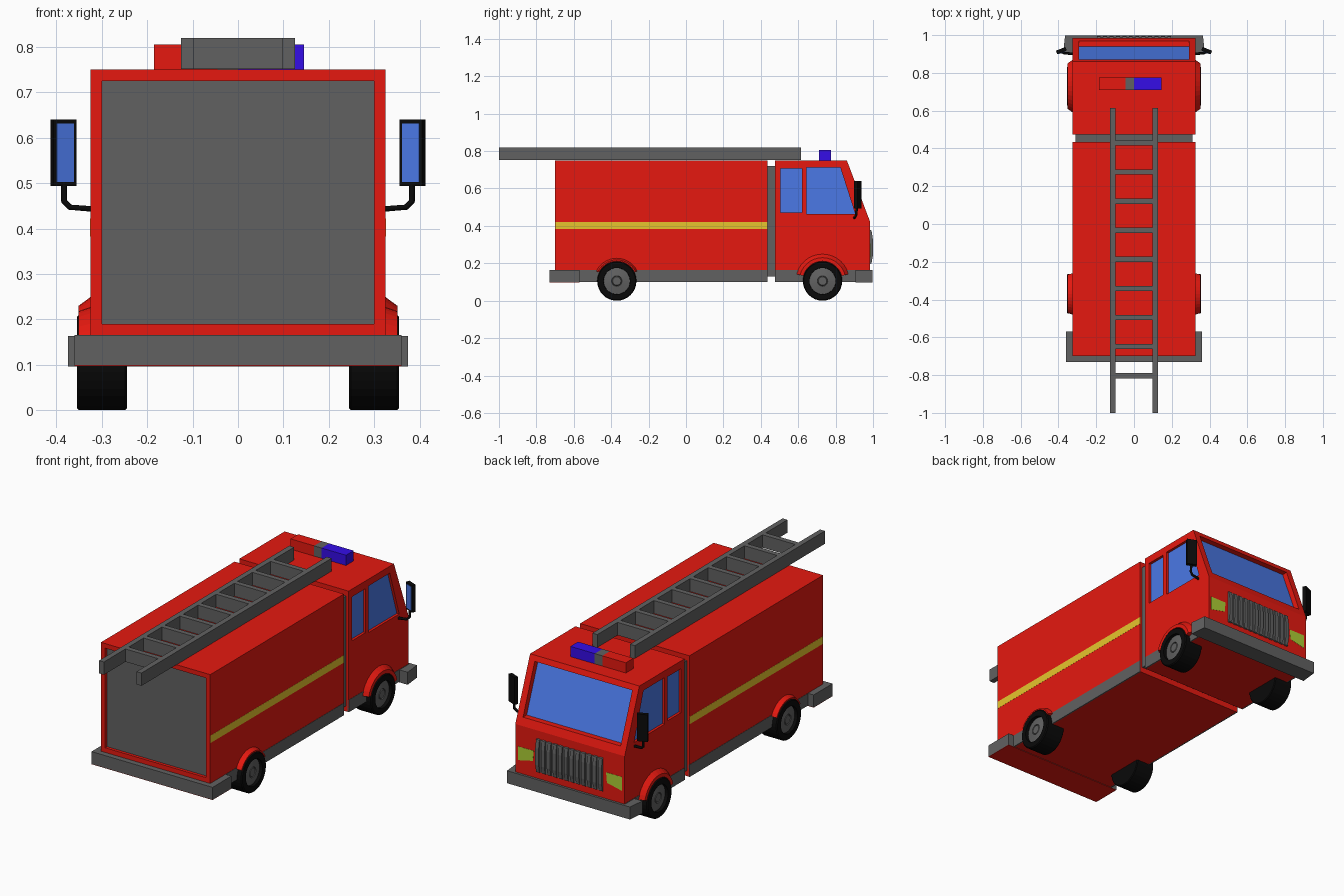
import bpy, bmesh
from math import radians, sin, cos

if "Cube" in bpy.data.objects:
    bpy.data.objects.remove(bpy.data.objects["Cube"])


def material(name, r, g, b):
    m = bpy.data.materials.new(name)
    m.diffuse_color = (r, g, b, 1)
    m.use_nodes = True
    m.node_tree.nodes["Principled BSDF"].inputs["Base Color"].default_value = m.diffuse_color
    return m


RED = material("red", 0.79, 0.0095, 0.005)
GREY = material("grey", 0.12, 0.12, 0.12)
BLACK = material("black", 0.003, 0.003, 0.003)
GLASS = material("glass", 0.069, 0.188, 0.79)
YELLOW = material("yellow", 0.8, 0.56, 0.026)
LAMP = material("lamp", 0.42, 0.62, 0.035)
BLUE = material("blue", 0.035, 0.004, 0.8)


def finish(name, bm, mat):
    bmesh.ops.remove_doubles(bm, verts=bm.verts, dist=1e-5)
    bmesh.ops.recalc_face_normals(bm, faces=bm.faces)
    me = bpy.data.meshes.new(name)
    bm.to_mesh(me)
    bm.free()
    ob = bpy.data.objects.new(name, me)
    bpy.context.collection.objects.link(ob)
    if mat:
        me.materials.append(mat)
    return ob


def extrude(name, base, offset, mat):
    """Solid from a flat outline of 3D points, extruded along offset."""
    bm = bmesh.new()
    low = [bm.verts.new(p) for p in base]
    high = [bm.verts.new([a + b for a, b in zip(p, offset)]) for p in base]
    bm.faces.new(low)
    bm.faces.new(high)
    for i in range(len(base)):
        bm.faces.new((low[i - 1], low[i], high[i], high[i - 1]))
    return finish(name, bm, mat)


def prism(name, x0, x1, yz, mat):
    return extrude(name, [(x0, y, z) for y, z in yz], (x1 - x0, 0, 0), mat)


def box(name, x0, x1, y0, y1, z0, z1, mat):
    return prism(name, x0, x1, [(y0, z0), (y1, z0), (y1, z1), (y0, z1)], mat)


def lathe(name, profile, y, z, mat, a0=0, a1=360, segs=32):
    """Sweep an (x, radius) profile about an axis along x."""
    bm = bmesh.new()
    rings = []
    for i in range(segs + 1):
        a = radians(a0 + (a1 - a0) * i / segs)
        rings.append([bm.verts.new((x, y + r * cos(a), z + r * sin(a))) for x, r in profile])
    n = len(profile)
    closed = a1 - a0 < 360
    for p, q in zip(rings, rings[1:]):
        for j in range(n if closed else n - 1):
            k = (j + 1) % n
            bm.faces.new((p[j], p[k], q[k], q[j]))
    if closed:
        bm.faces.new(rings[0])
        bm.faces.new(rings[-1])
    return finish(name, bm, mat)


def cut(ob, cutter):
    mod = ob.modifiers.new("recess", 'BOOLEAN')
    mod.operation = 'DIFFERENCE'
    mod.solver = 'EXACT'
    mod.object = cutter
    bpy.context.view_layer.objects.active = ob
    bpy.ops.object.modifier_apply(modifier=mod.name)
    bpy.data.objects.remove(cutter)


# Rear body with recessed shutter
body = box("rear_body", -0.325, 0.325, -0.70, 0.435, 0.10, 0.75, RED)
cut(body, box("cutter", -0.30, 0.30, -0.80, -0.68, 0.19, 0.725, None))
box("rear_shutter", -0.30, 0.30, -0.684, -0.679, 0.19, 0.725, GREY)
box("body_joint", -0.31, 0.31, 0.43, 0.48, 0.13, 0.72, GREY)

# Cab with recessed windscreen and side windows
cab = prism("cab", -0.325, 0.325, [(0.475, 0.10), (0.985, 0.10), (0.985, 0.42),
                                   (0.86, 0.75), (0.475, 0.75)], RED)


def slope(z, d):
    return 0.985 - (z - 0.42) * 0.379 + d


def screen(d0, d1):
    return [(slope(0.46, d0), 0.46), (slope(0.46, d1), 0.46),
            (slope(0.722, d1), 0.722), (slope(0.722, d0), 0.722)]


cut(cab, prism("cutter", -0.29, 0.29, screen(-0.034, 0.06), None))
prism("windscreen", -0.29, 0.29, screen(-0.035, -0.031), GLASS)
windows = {"rear_window": [(0.505, 0.472), (0.62, 0.472), (0.62, 0.708), (0.505, 0.708)],
           "front_window": [(0.645, 0.463), (0.905, 0.463), (0.825, 0.713), (0.645, 0.713)]}
for s in (-1, 1):
    for name, outline in windows.items():
        cut(cab, prism("cutter", s * 0.308, s * 0.4, outline, None))
        prism(name, s * 0.307, s * 0.311, outline, GLASS)

# Bumpers
box("rear_bumper", -0.36, 0.36, -0.73, -0.57, 0.099, 0.165, GREY)
box("rear_bumper_underside", -0.36, 0.36, -0.73, -0.57, 0.097, 0.099, RED)
extrude("front_bumper", [(-0.375, 0.905, 0.096), (0.375, 0.905, 0.096),
                         (0.365, 0.998, 0.096), (-0.365, 0.998, 0.096)], (0, 0, 0.067), GREY)

# Grille
box("grille_back", -0.19, 0.19, 0.98, 0.988, 0.20, 0.375, GREY)
for i in range(12):
    x = -0.187 + i * 0.034
    prism("grille_bar", x - 0.01, x + 0.01, [(0.98, 0.195), (0.992, 0.20), (0.999, 0.24),
          (0.999, 0.33), (0.992, 0.375), (0.98, 0.38)], GREY)

tyre = [(0.245, 0), (0.245, 0.101), (0.249, 0.105), (0.35, 0.105),
        (0.355, 0.1), (0.355, 0.071), (0.338, 0.07)]
hub = [(0.338, 0.071), (0.346, 0.028), (0.341, 0.026), (0.346, 0.022), (0.346, 0)]


def mirrored(profile, s):
    return [(s * x, r) for x, r in profile]


for s in (-1, 1):
    # Side trim
    box("body_skirt", s * 0.32, s * 0.3265, -0.70, 0.435, 0.0995, 0.165, GREY)
    box("cab_skirt", s * 0.32, s * 0.3265, 0.475, 0.98, 0.0995, 0.165, GREY)
    box("side_stripe", s * 0.32, s * 0.3257, -0.699, 0.435, 0.382, 0.422, YELLOW)
    # Wheels and arches
    for y, base, lip, a in ((-0.37, 0.122, 0.113, 26), (0.73, 0.144, 0.125, 15)):
        lathe("tyre", mirrored(tyre, s), y, 0.105, BLACK)
        lathe("wheel_hub", mirrored(hub, s), y, 0.105, GREY)
        lathe("wheel_arch", mirrored([(0.315, base), (0.325, base), (0.351, lip),
              (0.351, 0.106), (0.315, 0.106)], s), y, 0.105, RED, a, 180 - a, 14)
    # Headlights
    extrude("headlight", [(s * 0.22, 0.98, 0.25), (s * 0.31, 0.98, 0.23),
                          (s * 0.31, 0.98, 0.305), (s * 0.215, 0.98, 0.305)], (0, 0.006, 0), LAMP)
    # Door mirrors on bent arms
    for name, w, h, d0, d1, mat in (("mirror_shell", 0.027, 0.073, -0.008, 0.012, BLACK),
                                    ("mirror_glass", 0.02, 0.064, -0.010, -0.007, GLASS)):
        m = box(name, -w, w, d0, d1, -h, h, mat)
        m.location = (s * 0.384, 0.916, 0.567)
        m.rotation_euler.z = -s * radians(22)
    path = [(0.32, 0.90, 0.443), (0.37, 0.905, 0.447), (0.383, 0.91, 0.46), (0.384, 0.914, 0.51)]
    cu = bpy.data.curves.new("mirror_arm", 'CURVE')
    cu.dimensions = '3D'
    cu.bevel_depth = 0.007
    cu.bevel_resolution = 1
    cu.use_fill_caps = True
    sp = cu.splines.new('POLY')
    sp.points.add(len(path) - 1)
    for pt, (x, y, z) in zip(sp.points, path):
        pt.co = (s * x, y, z, 1)
    cu.materials.append(BLACK)
    bpy.context.collection.objects.link(bpy.data.objects.new("mirror_arm", cu))
    # Ladder rails
    box("ladder_rail", s * 0.097, s * 0.126, -1.0, 0.615, 0.751, 0.82, GREY)

# Ladder rungs
for i in range(9):
    y = -0.803 + i * 0.154
    box("ladder_rung", -0.1, 0.1, y - 0.014, y + 0.014, 0.751, 0.82, GREY)

# Beacon bar
for name, x0, x1, mat in (("red_beacon", -0.185, -0.045, RED), ("beacon_centre", -0.045, 0, GREY),
                          ("blue_beacon", 0, 0.145, BLUE)):
    box(name, x0, x1, 0.71, 0.775, 0.745, 0.805, mat)
